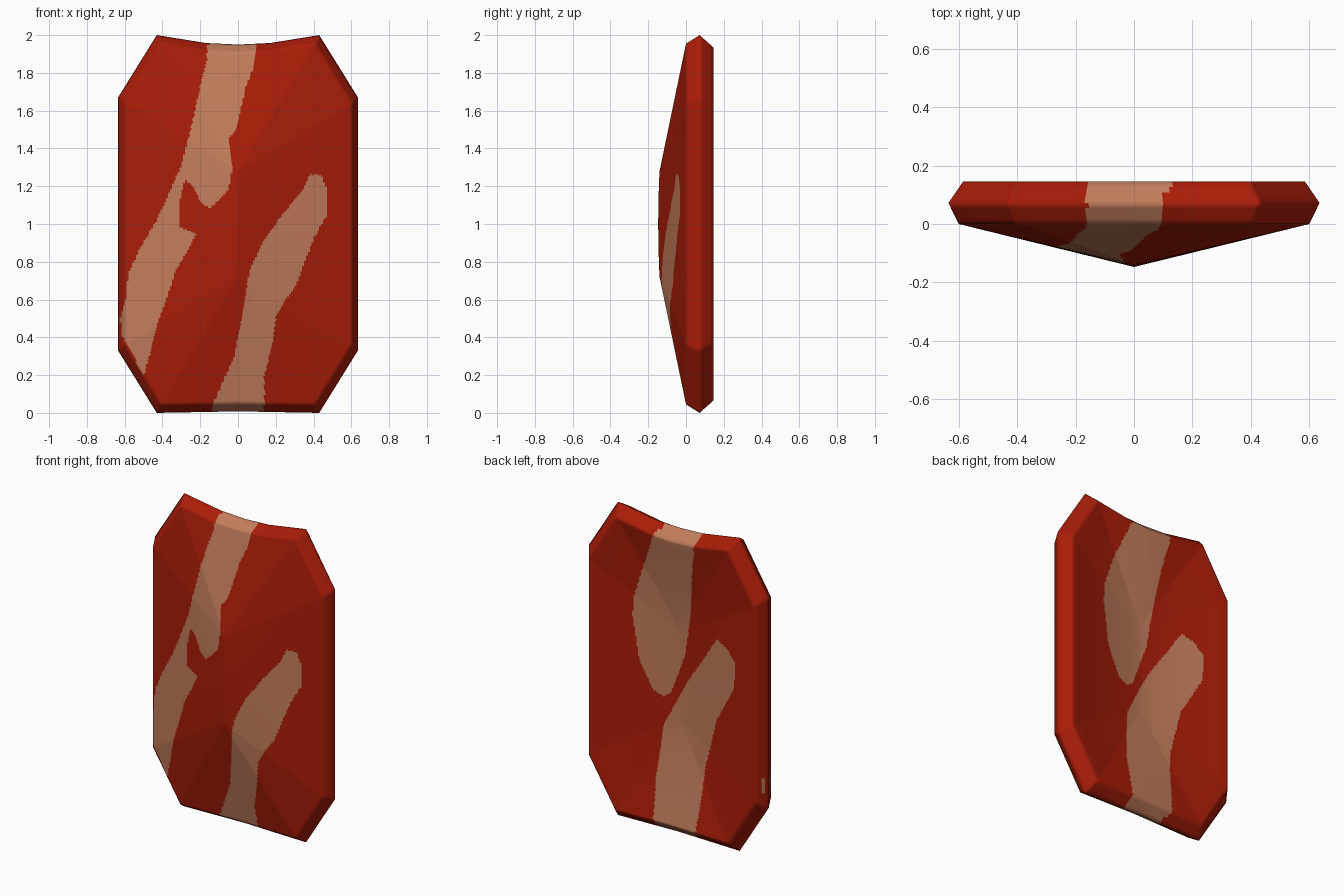
import bpy, bmesh, math

if "Cube" in bpy.data.objects:
    bpy.data.objects.remove(bpy.data.objects["Cube"])

# flat colours
def material(name, rgb):
    m = bpy.data.materials.new(name)
    m.diffuse_color = (*rgb, 1)
    m.use_nodes = True
    m.node_tree.nodes["Principled BSDF"].inputs["Base Color"].default_value = m.diffuse_color
    return m

red = material("deep red", (0.40, 0.012, 0.0025))
tan = material("fatty tan", (0.55, 0.205, 0.105))

# painted streaks as (x, z) outlines, for the front and the back
FRONT = [
    [(-.155, 2.1), (-.165, 1.87), (-.2, 1.73), (-.25, 1.5), (-.3, 1.31), (-.42, 1.04),
     (-.52, .87), (-.58, .74), (-.595, .6), (-.625, .5), (-.615, .41), (-.5, .2),
     (-.47, .3), (-.43, .46), (-.39, .57), (-.33, .75), (-.26, .87), (-.22, .95),
     (-.31, .985), (-.315, 1.1), (-.28, 1.235), (-.24, 1.2), (-.2, 1.12), (-.15, 1.08),
     (-.05, 1.18), (-.03, 1.3), (-.05, 1.45), (-.01, 1.5), (.04, 1.72), (.09, 1.85), (.12, 2.1)],
    [(-.15, -.1), (-.13, .05), (-.02, .3), (.02, .5), (.06, .75), (.13, .9), (.22, 1.03),
     (.35, 1.19), (.38, 1.265), (.44, 1.26), (.47, 1.18), (.47, 1.05), (.4, .92), (.36, .82),
     (.3, .66), (.25, .6), (.2, .5), (.18, .35), (.14, .2), (.14, .05), (.12, -.1)]]
BACK = [
    [(.11, 2.1), (.11, 1.95), (.17, 1.8), (.24, 1.63), (.30, 1.44), (.31, 1.32), (.27, 1.05),
     (.18, .87), (.11, .84), (.06, .88), (-.04, 1.15), (-.08, 1.4), (-.12, 1.7),
     (-.17, 1.95), (-.17, 2.1)],
    [(.13, -.1), (.13, .1), (.14, .34), (.11, .66), (-.05, .97), (-.18, 1.16), (-.28, 1.32),
     (-.36, 1.29), (-.43, 1.21), (-.42, 1.05), (-.28, .8), (-.2, .49), (-.17, .1), (-.15, -.1)]]

def inside(x, z, poly):
    hit = False
    for (x1, z1), (x2, z2) in zip(poly, poly[1:] + poly[:1]):
        if (z1 > z) != (z2 > z) and x < x1 + (z - z1) * (x2 - x1) / (z2 - z1):
            hit = not hit
    return hit

# slab outline: clipped corners and a dipped top, finely divided
corners = [(-.43, 2), (-.17, 1.958), (0, 1.95), (.17, 1.958), (.43, 2), (.635, 1.67),
           (.635, .33), (.43, 0), (0, .008), (-.43, 0), (-.635, .33), (-.635, 1.67)]
outline = []
for a, b in zip(corners, corners[1:] + corners[:1]):
    n = max(2, round(math.dist(a, b) / .014))
    outline += [(a[0] + (b[0] - a[0]) * i / n, a[1] + (b[1] - a[1]) * i / n) for i in range(n)]

def inset(dx, dz, y):
    return [(x * (1 - dx / .635), y, 1 + (z - 1) * (1 - dz)) for x, z in outline]

def ridge(y_mid, y_end):
    pts = []
    for x, z in outline:
        k = max(-1, min(1, (z - 1) / .67))
        pts.append((0, y_mid + (y_end - y_mid) * k * k, 1 + .28 * k))
    return pts

def blend(r0, r1, t, power=1):
    s = t ** power
    return [(a[0] + (b[0] - a[0]) * t, a[1] + (b[1] - a[1]) * s, a[2] + (b[2] - a[2]) * t)
            for a, b in zip(r0, r1)]

# rings from front ridge, over the rim, into the shallow hollow back
front_edge, outer = inset(.035, .045, 0), inset(0, 0, .072)
back_edge, back_lip = inset(.05, .065, .145), inset(.1, .11, .138)
STEPS = 60
rings = [blend(ridge(-.147, -.14), front_edge, i / STEPS) for i in range(STEPS)]
for a, b in ((front_edge, outer), (outer, back_edge), (back_edge, back_lip)):
    rings += [blend(a, b, i / 4) for i in range(4)]
rings += [blend(ridge(.06, .063), back_lip, 1 - i / STEPS, 1.4) for i in range(STEPS + 1)]

bm = bmesh.new()
verts = [[bm.verts.new(p) for p in r] for r in rings]
count = len(outline)
for k, (r0, r1) in enumerate(zip(verts, verts[1:])):
    streaks = FRONT if k < STEPS + 6 else BACK
    for i in range(count):
        j = (i + 1) % count
        f = bm.faces.new((r0[i], r0[j], r1[j], r1[i]))
        c = f.calc_center_median()
        f.material_index = int(any(inside(c.x, c.z, s) for s in streaks))
        f.smooth = True
bmesh.ops.remove_doubles(bm, verts=bm.verts, dist=.0004)
bmesh.ops.recalc_face_normals(bm, faces=bm.faces)

mesh = bpy.data.meshes.new("streaked_slab")
bm.to_mesh(mesh)
bm.free()
mesh.materials.append(red)
mesh.materials.append(tan)
slab = bpy.data.objects.new("streaked_slab", mesh)
bpy.context.collection.objects.link(slab)
bpy.context.view_layer.objects.active = slab
slab.select_set(True)
bpy.ops.object.shade_smooth_by_angle(angle=math.radians(80))
